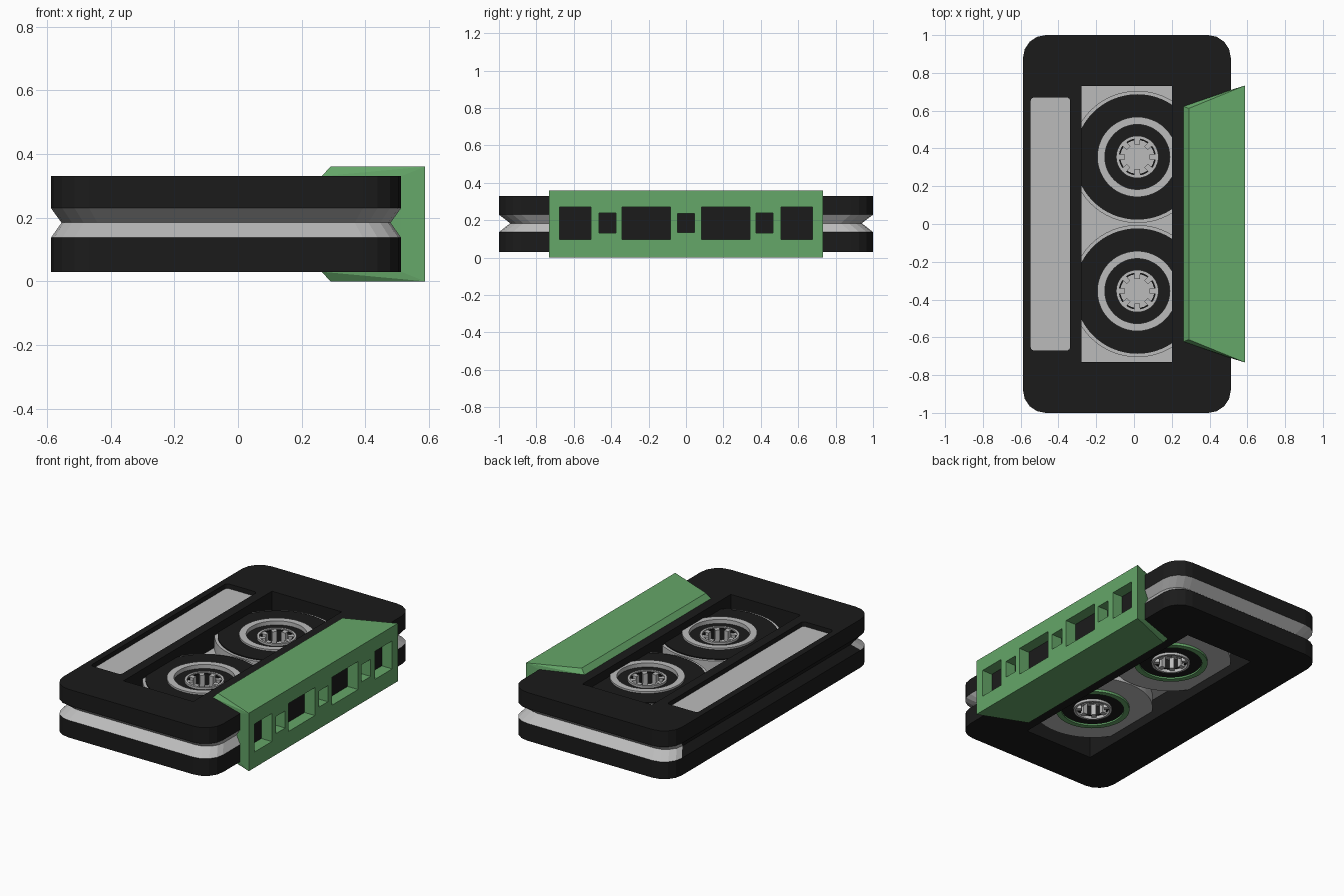
import bpy, bmesh, math
from mathutils import Matrix

if "Cube" in bpy.data.objects:
    bpy.data.objects.remove(bpy.data.objects["Cube"])


def material(name, rgb):
    m = bpy.data.materials.new(name)
    m.diffuse_color = (*rgb, 1)
    m.use_nodes = True
    m.node_tree.nodes["Principled BSDF"].inputs["Base Color"].default_value = m.diffuse_color
    return m


BLACK = material("black plastic", (0.011, 0.011, 0.011))
GRAY = material("light gray", (0.5, 0.5, 0.5))
GREEN = material("green", (0.13, 0.385, 0.14))


def finish(name, bm, *mats, smooth=False):
    bmesh.ops.recalc_face_normals(bm, faces=bm.faces[:])
    me = bpy.data.meshes.new(name)
    bm.to_mesh(me)
    bm.free()
    ob = bpy.data.objects.new(name, me)
    bpy.context.collection.objects.link(ob)
    for m in mats:
        me.materials.append(m)
    if smooth:
        bpy.context.view_layer.objects.active = ob
        ob.select_set(True)
        bpy.ops.object.shade_smooth_by_angle(angle=math.radians(35))
        ob.select_set(False)
    return ob


def add_box(bm, x0, x1, y0, y1, z0, z1):
    mat = Matrix.Translation(((x0 + x1) / 2, (y0 + y1) / 2, (z0 + z1) / 2)) @ \
        Matrix.Diagonal((x1 - x0, y1 - y0, z1 - z0, 1))
    bmesh.ops.create_cube(bm, size=1, matrix=mat)


def box_mesh(*dims):
    bm = bmesh.new()
    add_box(bm, *dims)
    return bm


def cyl_mesh(x, y, r, z0, z1, seg=48):
    bm = bmesh.new()
    bmesh.ops.create_cone(bm, cap_ends=True, segments=seg, radius1=r, radius2=r, depth=z1 - z0,
                          matrix=Matrix.Translation((x, y, (z0 + z1) / 2)))
    return bm


def ring(name, mat, x, y, r0, r1, z0, z1, seg=48):
    # square-section ring made by joining four circles
    bm = bmesh.new()
    loops = []
    for r, z in ((r0, z0), (r1, z0), (r1, z1), (r0, z1)):
        loops.append([bm.verts.new((x + r * math.cos(2 * math.pi * i / seg),
                                    y + r * math.sin(2 * math.pi * i / seg), z)) for i in range(seg)])
    for k in range(4):
        a, b = loops[k], loops[(k + 1) % 4]
        for i in range(seg):
            j = (i + 1) % seg
            bm.faces.new((a[i], a[j], b[j], b[i]))
    return finish(name, bm, mat, smooth=True)


def outline(x0, x1, hy, r, seg=4):
    pts = []
    corners = ((x1 - r, hy - r), (x0 + r, hy - r), (x0 + r, -hy + r), (x1 - r, -hy + r))
    for c, (cx, cy) in enumerate(corners):
        for i in range(seg + 1):
            a = math.pi / 2 * (c + i / seg)
            pts.append((cx + r * math.cos(a), cy + r * math.sin(a)))
    return pts


def loft(pts, levels, cx=-0.04):
    # stack scaled copies of an outline: levels = (z, scale)
    bm = bmesh.new()
    rows = [[bm.verts.new((cx + (x - cx) * s, y * s, z)) for x, y in pts] for z, s in levels]
    for a, b in zip(rows, rows[1:]):
        for i in range(len(pts)):
            j = (i + 1) % len(pts)
            bm.faces.new((a[i], a[j], b[j], b[i]))
    bm.faces.new(rows[0])
    bm.faces.new(rows[-1])
    return bm


def cut(ob, bm):
    cutter = finish("cutter", bm)
    cutter.hide_render = True
    mod = ob.modifiers.new("cut", "BOOLEAN")
    mod.operation, mod.solver, mod.object = "DIFFERENCE", "EXACT", cutter
    dg = bpy.context.evaluated_depsgraph_get()
    me = bpy.data.meshes.new_from_object(ob.evaluated_get(dg))
    ob.modifiers.clear()
    ob.data = me
    bpy.data.objects.remove(cutter)


WIN = (-0.28, 0.20, -0.73, 0.73)
body = outline(-0.59, 0.51, 1.0, 0.12)

# two black shells with the reel window cut through
for name, z0, z1 in (("lower_shell", 0.03, 0.137), ("upper_shell", 0.23, 0.33)):
    shell = finish(name, loft(body, ((z0, 1), (z1, 1))), BLACK)
    cut(shell, box_mesh(*WIN, z0 - 0.05, z1 + 0.05))
    if name == "upper_shell":
        cut(shell, loft(outline(-0.55, -0.34, 0.67, 0.02), ((0.298, 1), (0.4, 1)), cx=0))

# label sunk in the top
finish("label", loft(outline(-0.55, -0.34, 0.67, 0.02), ((0.294, 1), (0.301, 1)), cx=0), GRAY)

# gray V-groove waist, black along the long back edge and inside the window
bm = loft(body, ((0.137, 1), (0.184, 0.94), (0.23, 1)))
for f in bm.faces:
    c = f.calc_center_median()
    if c.x < -0.5 and abs(c.y) < 0.1:
        f.material_index = 1
waist = finish("waist", bm, GRAY, BLACK)
cut(waist, box_mesh(*WIN, 0.0, 0.4))
for f in waist.data.polygons:
    if abs(f.normal.z) < 0.01:
        f.material_index = 1

# deep middle deck with hub holes
RX, RY = 0.015, 0.355
deck = finish("reel_deck", box_mesh(-0.284, 0.204, -0.734, 0.734, 0.165, 0.195), GRAY)
for s in (-1, 1):
    cut(deck, cyl_mesh(RX, s * RY, 0.18, 0.0, 0.4))

# reels: raised gray flange, black tape on top, rims and hub
for s, side in ((-1, "front"), (1, "back")):
    y = s * RY
    ring(side + "_flange", GRAY, RX, y, 0.18, 0.35, 0.09, 0.27, 64)
    ring(side + "_tape", BLACK, RX, y, 0.20, 0.332, 0.26, 0.276, 64)
    ring(side + "_reel_rim", GRAY, RX, y, 0.172, 0.212, 0.15, 0.287)
    ring(side + "_lower_rim", GREEN, RX, y, 0.182, 0.215, 0.075, 0.10)
    ring(side + "_reel_core", BLACK, RX, y, 0.105, 0.183, 0.085, 0.262)
    ring(side + "_hub", GRAY, RX, y, 0.098, 0.112, 0.07, 0.275)
    finish(side + "_hub_floor", cyl_mesh(RX, y, 0.1, 0.15, 0.16, 32), GRAY)
    # eight drive teeth pointing inward
    bm = bmesh.new()
    for i in range(8):
        start = len(bm.verts)
        add_box(bm, 0.065, 0.1, -0.014, 0.014, 0.08, 0.27)
        bm.verts.ensure_lookup_table()
        rot = Matrix.Translation((RX, y, 0)) @ Matrix.Rotation(i * math.pi / 4, 4, 'Z')
        bmesh.ops.transform(bm, matrix=rot, verts=bm.verts[start:])
    finish(side + "_hub_teeth", bm, GRAY)
    # dark hub lining between the teeth
    ring(side + "_hub_lining", BLACK, RX, y, 0.09, 0.1, 0.09, 0.268, 32)

# green head cover clipped over the right edge
bm = bmesh.new()
for sy in (-1, 1):
    for sz in (-1, 1):
        for x, y, h in ((0.585, 0.733, 0.18), (0.288, 0.612, 0.18), (0.26, 0.622, 0.15), (0.51, 0.71, 0.15)):
            bm.verts.new((x, sy * y, 0.18 + sz * h))
bmesh.ops.convex_hull(bm, input=bm.verts[:])
bmesh.ops.dissolve_limit(bm, angle_limit=0.01, verts=bm.verts[:], edges=bm.edges[:])
cover = finish("head_cover", bm, GREEN)

# openings in the cover: (centre y, half width, half height)
holes = [(0, 0.045, 0.05)]
for y, w, h in ((0.212, 0.129, 0.087), (0.42, 0.045, 0.053), (0.592, 0.085, 0.087)):
    holes += [(y, w, h), (-y, w, h)]
bm = bmesh.new()
for y, w, h in holes:
    add_box(bm, 0.508, 0.65, y - w, y + w, 0.185 - h, 0.185 + h)
cut(cover, bm)
bm = bmesh.new()
for y, w, h in holes:
    add_box(bm, 0.506, 0.514, y - w, y + w, 0.185 - h, 0.185 + h)
finish("opening_backs", bm, BLACK)

# centre on x (body and cover together span -0.59 to 0.585)
for ob in bpy.data.objects:
    ob.location.x += 0.0025
